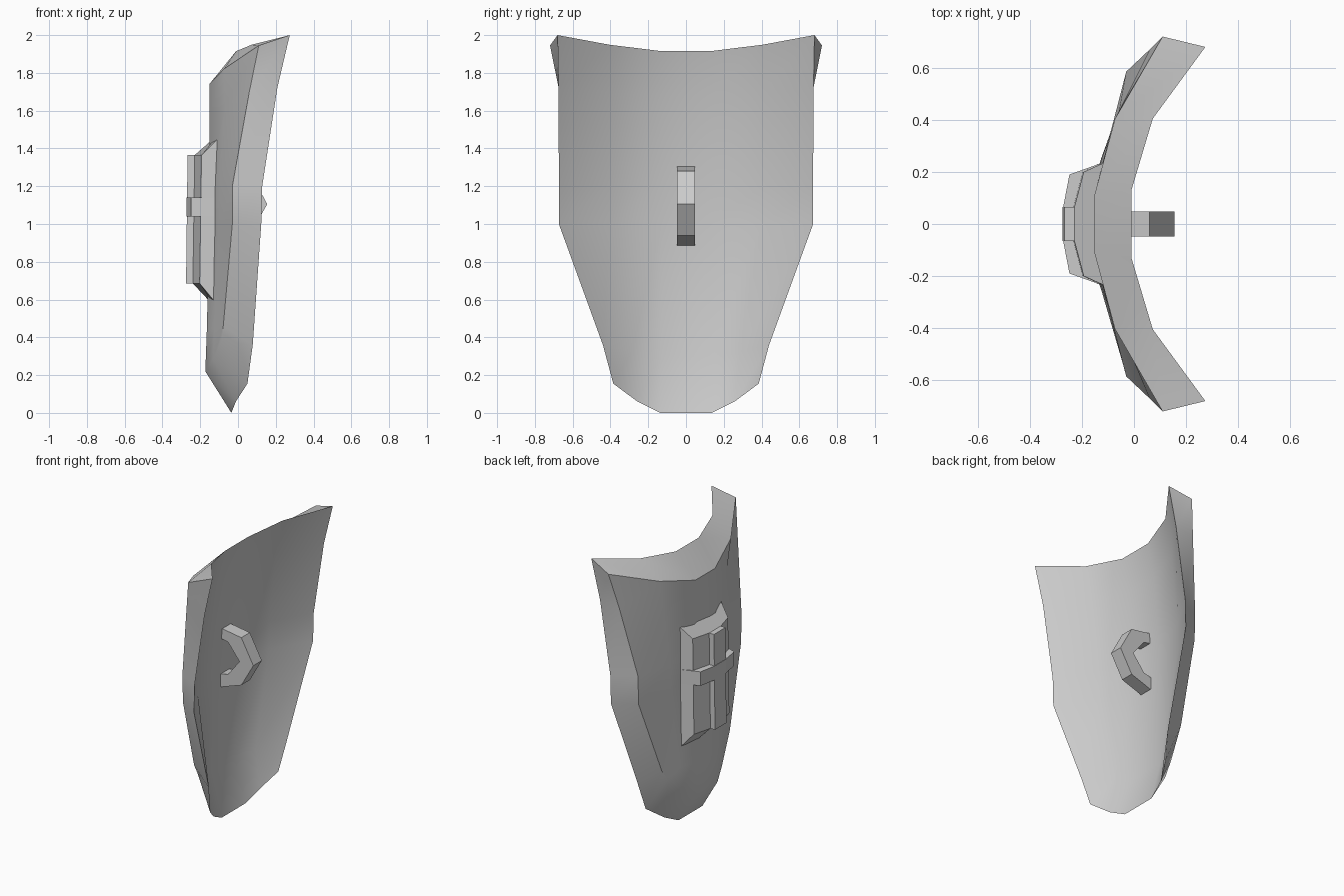
import bpy, bmesh

if "Cube" in bpy.data.objects:
    bpy.data.objects.remove(bpy.data.objects["Cube"])


def make_object(name, verts, faces, smooth=None):
    mesh = bpy.data.meshes.new(name)
    bm = bmesh.new()
    vs = [bm.verts.new(v) for v in verts]
    for f in faces:
        bm.faces.new([vs[i] for i in f])
    bmesh.ops.recalc_face_normals(bm, faces=bm.faces)
    bm.to_mesh(mesh)
    bm.free()
    ob = bpy.data.objects.new(name, mesh)
    bpy.context.collection.objects.link(ob)
    if smooth:
        bpy.ops.object.select_all(action='DESELECT')
        bpy.context.view_layer.objects.active = ob
        ob.select_set(True)
        bpy.ops.object.shade_smooth_by_angle(angle=smooth)
    return ob


def loft(name, rings, smooth=None):
    """Join equal-length closed rings and cap both ends."""
    n = len(rings[0])
    verts = [p for r in rings for p in r]
    faces = [list(range(n)), list(range((len(rings) - 1) * n, len(rings) * n))]
    for k in range(len(rings) - 1):
        for i in range(n):
            j = (i + 1) % n
            faces.append((k * n + i, k * n + j, (k + 1) * n + j, (k + 1) * n + i))
    return make_object(name, verts, faces, smooth)


def shell_row(edge, centre, bow, spread=0.5):
    """Six points across the shield from one edge point and one centre point."""
    t = (bow, spread, 0.4)
    mid = tuple(c + (e - c) * f for e, c, f in zip(edge, centre, t))
    half = [edge, mid, centre]
    return half + [(x, -y, z) for x, y, z in reversed(half)]


# Shield body: hollow rear surface and bowed front surface, (edge, centre) per row
rear = [((.274, .68, 2.0), (-.01, .13, 1.915)),
        ((.208, .675, 1.72), (-.06, .13, 1.68)),
        ((.128, .673, 1.2), (-.10, .13, 1.2)),
        ((.123, .673, 1.0), (-.105, .13, 1.0)),
        ((.078, .44, .36), (-.115, .13, .30)),
        ((.05, .385, .155), (-.035, .135, .0))]
front = [((.11, .72, 1.945), (-.152, .11, 1.74), .30, .48),
         ((.06, .67, 1.70), (-.15, .115, 1.58), .38, .45),
         ((-.03, .585, 1.2), (-.15, .12, 1.2), .42, .42),
         ((-.03, .58, 1.0), (-.152, .12, 1.0), .42, .42),
         ((-.078, .385, .46), (-.165, .12, .44), .45, .5),
         ((-.09, .33, .38), (-.173, .11, .22), .5, .5)]
verts = [p for e, c in rear for p in shell_row(e, c, .29)]
verts += [p for row in front for p in shell_row(*row)]
COLS, ROWS = 6, 6
off = COLS * ROWS
faces = []
for r in range(ROWS - 1):
    for c in range(COLS - 1):
        a = r * COLS + c
        quad = (a, a + 1, a + COLS + 1, a + COLS)
        faces += [quad, tuple(i + off for i in reversed(quad))]
rim = list(range(COLS))
rim += [r * COLS + COLS - 1 for r in range(1, ROWS)]
rim += [(ROWS - 1) * COLS + c for c in range(COLS - 2, -1, -1)]
rim += [r * COLS for r in range(ROWS - 2, 0, -1)]
for a, b in zip(rim, rim[1:] + rim[:1]):
    faces.append((a, b, b + off, a + off))
make_object("shield_body", verts, faces, smooth=0.6)

# Handle on the rear: angular C profile extruded across y
outer = [(-.125, 1.27), (-.10, 1.305), (.06, 1.28), (.155, 1.105),
         (.06, .94), (-.10, .885), (-.125, .91)]
inner = [(-.125, .97), (-.045, .99), (.045, 1.105), (-.045, 1.22), (-.125, 1.235)]
loft("handle", [[(x, y, z) for x, z in outer + inner] for y in (-.048, .048)])

# Boss plate on the front: tapered block with a bowed face
ys_front = (-.2, -.065, .065, .2)
xs_front = (-.197, -.233, -.233, -.197)


def plate_ring(zb, zf, lean, xb):
    back = [(xb, -.25, zb), (xb - .022, -.1, zb), (xb - .022, .1, zb), (xb, .25, zb)]
    face = [(x + lean, y, zf) for x, y in zip(xs_front, ys_front)]
    return back + face[::-1]


loft("boss_plate", [plate_ring(.555, .685, -.006, -.095),
                    plate_ring(1.475, 1.365, .004, -.082)])

# Raised cross: upright bar, and bowed crossbar whose ends follow the plate's slope
loft("cross_upright", [[(-.15, -.065, z), (-.15, .065, z), (-.27 + d, .065, z), (-.27 + d, -.065, z)]
                       for z, d in ((.685, -.005), (1.365, .003))])
bar = [(-.12, -.236), (-.12, .236), (-.248, .19), (-.272, .065), (-.272, -.065), (-.248, -.19)]
loft("cross_bar", [[(x, y, z) for x, y in bar] for z in (1.04, 1.14)])
